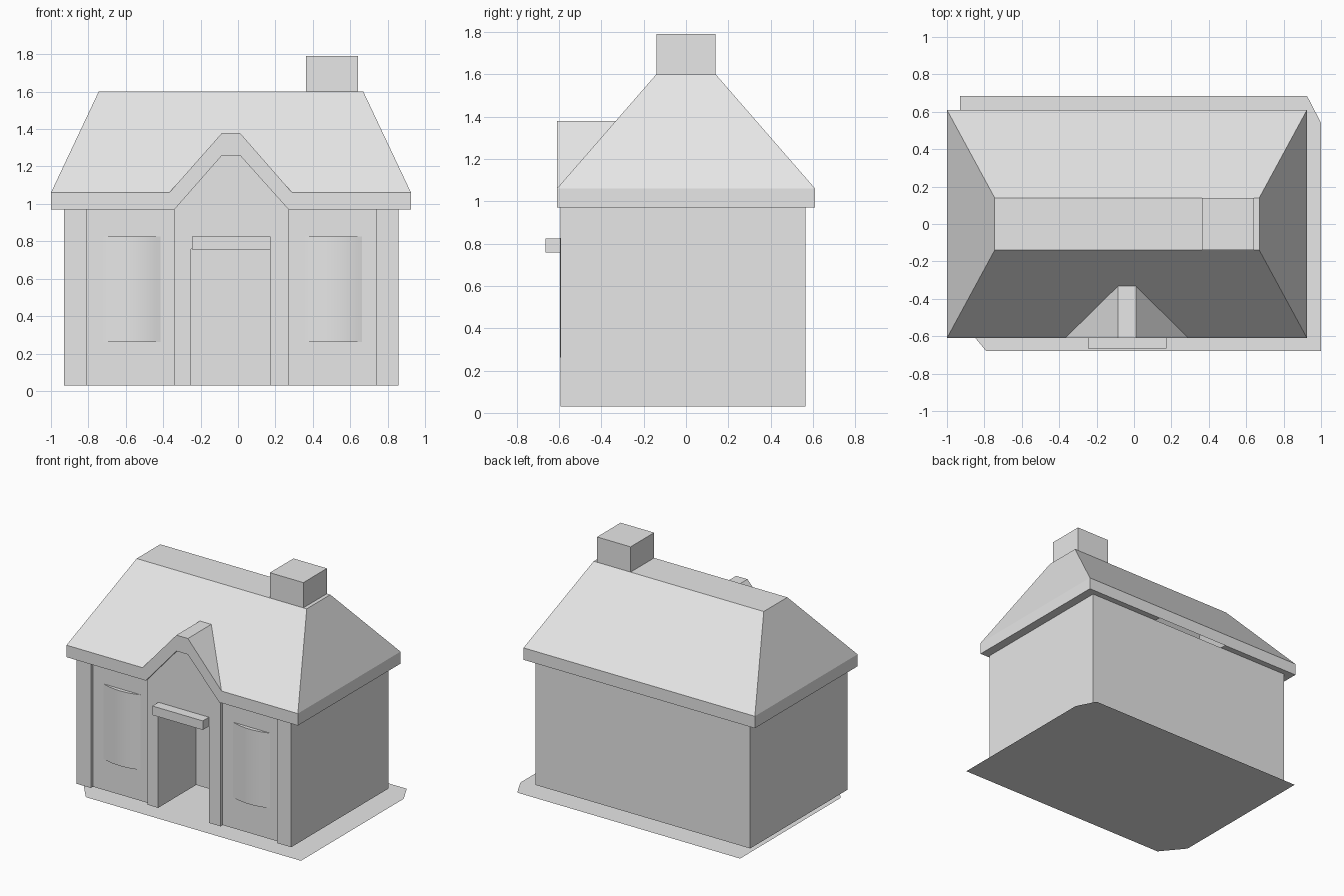
import bpy, bmesh, math
from mathutils import Vector

if "Cube" in bpy.data.objects:
    bpy.data.objects.remove(bpy.data.objects["Cube"], do_unlink=True)

# One plain colour for the whole house
grey = bpy.data.materials.new("light_grey")
grey.use_nodes = True
COLOUR = (0.8, 0.8, 0.8, 1)
grey.diffuse_color = COLOUR
grey.node_tree.nodes["Principled BSDF"].inputs["Base Color"].default_value = COLOUR


def finish(name, bm, recalc=True):
    if recalc:
        bmesh.ops.recalc_face_normals(bm, faces=bm.faces[:])
    mesh = bpy.data.meshes.new(name)
    bm.to_mesh(mesh)
    bm.free()
    mesh.materials.append(grey)
    obj = bpy.data.objects.new(name, mesh)
    bpy.context.collection.objects.link(obj)
    return obj


def prism(name, points, offset):
    """Extrude a closed outline along the offset vector."""
    bm = bmesh.new()
    face = bm.faces.new([bm.verts.new(p) for p in points])
    new = bmesh.ops.extrude_face_region(bm, geom=[face], use_keep_orig=True)["geom"]
    bmesh.ops.translate(bm, vec=Vector(offset),
                        verts=[v for v in new if isinstance(v, bmesh.types.BMVert)])
    return finish(name, bm)


def box(name, x, y, z):
    corners = [(x[0], y[0], z[0]), (x[1], y[0], z[0]), (x[1], y[1], z[0]), (x[0], y[1], z[0])]
    return prism(name, corners, (0, 0, z[1] - z[0]))


# Main levels and planes
FLOOR, EAVE, GUTTER, RIDGE = 0.03, 0.97, 1.06, 1.6
LEFT, RIGHT, BACK = -0.93, 0.857, 0.565
FRONT, PANEL, RECESS = -0.592, -0.567, -0.14
DOOR = (-0.25, 0.175)
PORCH = (-0.34, 0.27)

# Thin ground sheet with two clipped corners
bm = bmesh.new()
outline = [(-0.79, -0.68), (1, -0.68), (1, 0.54), (0.925, 0.685), (-0.93, 0.685), (-0.93, -0.51)]
bm.faces.new([bm.verts.new((x, y, 0)) for x, y in outline])
finish("ground_plate", bm, recalc=False)

# Walls: footprint with corner piers, sunken panels and a deep doorway
plan = [(LEFT, BACK), (LEFT, FRONT), (-0.81, FRONT), (-0.81, PANEL),
        (PORCH[0], PANEL), (PORCH[0], FRONT), (DOOR[0], FRONT), (DOOR[0], RECESS),
        (DOOR[1], RECESS), (DOOR[1], FRONT), (PORCH[1], FRONT), (PORCH[1], PANEL),
        (0.738, PANEL), (0.738, FRONT), (RIGHT, FRONT), (RIGHT, BACK)]
prism("walls", [(x, y, FLOOR) for x, y in plan], (0, 0, EAVE - FLOOR))

# Lintel and gable wall over the door
gable = [(DOOR[0], 0.76), (DOOR[1], 0.76), (DOOR[1], EAVE), (PORCH[1], EAVE),
         (0.01, 1.26), (-0.085, 1.26), (PORCH[0], EAVE), (DOOR[0], EAVE)]
prism("gable_wall", [(x, FRONT, z) for x, z in gable], (0, RECESS - FRONT, 0))

# Door canopy
box("door_canopy", (-0.247, 0.173), (-0.665, PANEL), (0.757, 0.825))

# Bowed windows
for name, cx in (("left_bow_window", 0.51), ("right_bow_window", -0.567)):
    half, depth, steps = 0.153, 0.028, 10
    radius = (half ** 2 + depth ** 2) / (2 * depth)
    sweep = math.asin(half / radius)
    arc = []
    for i in range(steps + 1):
        a = sweep * (2 * i / steps - 1)
        arc.append((cx + radius * math.sin(a),
                    PANEL - radius * (math.cos(a) - math.cos(sweep)), 0.262))
    window = prism(name, arc, (0, 0, 0.565))
    bpy.ops.object.select_all(action="DESELECT")
    window.select_set(True)
    bpy.context.view_layer.objects.active = window
    bpy.ops.object.shade_smooth_by_angle(angle=math.radians(12))

# Hipped roof with a flat ridge, notched at the front for the gable
X0, X1, Y = -1.0, 0.925, 0.61
T0, T1, TY = -0.745, 0.67, 0.14
GABLE_TOP = 1.38
gy = -Y + (Y - TY) * (GABLE_TOP - GUTTER) / (RIDGE - GUTTER)
notch = [(-0.368, -Y, GUTTER), (-0.085, gy, GABLE_TOP), (0.01, gy, GABLE_TOP), (0.29, -Y, GUTTER)]
fl, fr, br, bl = [(X0, -Y, GUTTER), (X1, -Y, GUTTER), (X1, Y, GUTTER), (X0, Y, GUTTER)]
tfl, tfr, tbr, tbl = [(T0, -TY, RIDGE), (T1, -TY, RIDGE), (T1, TY, RIDGE), (T0, TY, RIDGE)]
low = lambda p: (p[0], p[1], EAVE)
n0, n1 = (PORCH[0], -Y, EAVE), (PORCH[1], -Y, EAVE)
b0, b1 = (PORCH[0], Y, EAVE), (PORCH[1], Y, EAVE)
faces = [
    [fl, *notch, fr, tfr, tfl],                         # front slope
    [fr, br, tbr, tfr], [br, bl, tbl, tbr], [bl, fl, tfl, tbl],
    [tfl, tfr, tbr, tbl],                               # flat ridge
    [low(fl), n0, notch[0], fl], [n1, low(fr), fr, notch[3]],
    [low(fr), low(br), br, fr], [low(br), b1, b0, low(bl), bl, br], [low(bl), low(fl), fl, bl],
    [low(fl), low(bl), b0, n0], [n1, b1, low(br), low(fr)],  # soffits
]
bm = bmesh.new()
for f in faces:
    bm.faces.new([bm.verts.new(p) for p in f])
bmesh.ops.remove_doubles(bm, verts=bm.verts[:], dist=0.0001)
finish("main_roof", bm)

# Small gable roof over the porch
band = [(x, z) for x, y, z in notch] + [(PORCH[1], EAVE), (0.01, 1.26), (-0.085, 1.26), (PORCH[0], EAVE)]
prism("gable_roof", [(x, -Y, z) for x, z in band], (0, gy + Y, 0))

# Chimney
box("chimney", (0.363, 0.642), (-TY, TY), (1.58, 1.79))
